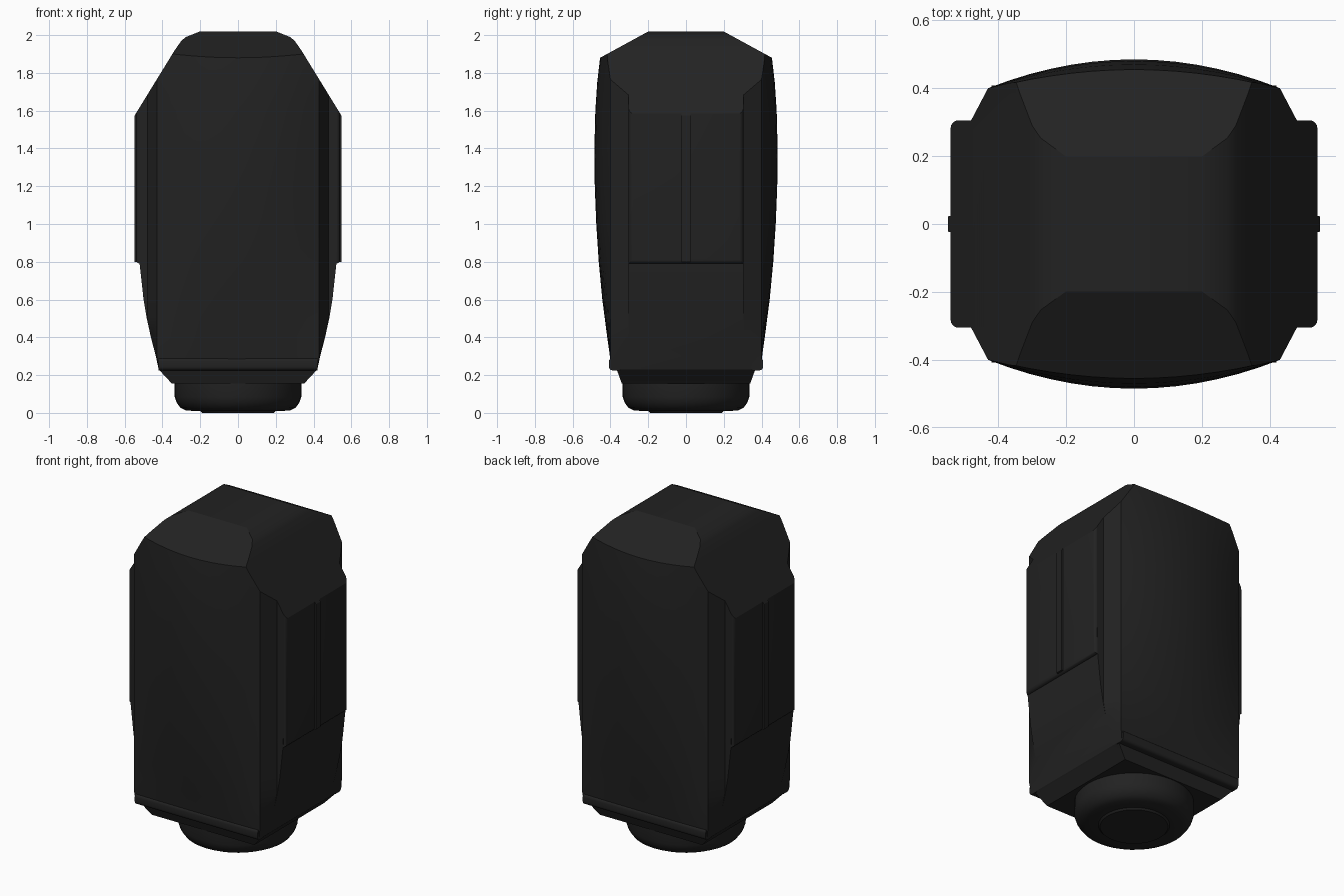
import bpy, bmesh, math
from mathutils import Vector

cube = bpy.data.objects.get("Cube")
if cube:
    bpy.data.objects.remove(cube, do_unlink=True)

black = bpy.data.materials.new("matte_black")
black.use_nodes = True
colour = (0.016, 0.016, 0.016, 1)
black.diffuse_color = colour
shader = black.node_tree.nodes["Principled BSDF"]
shader.inputs["Base Color"].default_value = colour
shader.inputs["Roughness"].default_value = 0.6


def finish(name, bm, angle=25):
    bmesh.ops.recalc_face_normals(bm, faces=bm.faces)
    mesh = bpy.data.meshes.new(name)
    bm.to_mesh(mesh)
    bm.free()
    mesh.materials.append(black)
    obj = bpy.data.objects.new(name, mesh)
    bpy.context.collection.objects.link(obj)
    bpy.ops.object.select_all(action='DESELECT')
    obj.select_set(True)
    bpy.context.view_layer.objects.active = obj
    bpy.ops.object.shade_smooth_by_angle(angle=math.radians(angle))
    return obj


# Roof outline (half): sloping sides with a rounded shoulder, and front/back slopes
SIDE_ROOF = [(0.55, 1.57), (0.335, 1.92), (0.30, 1.97), (0.275, 1.99), (0.25, 2.0)]
END_ROOF = [(0.455, 1.88), (0.235, 2.0)]


def cut_roof(bm):
    """Trim a closed solid with every roof plane and cap each cut."""
    for axis, outline in ((0, SIDE_ROOF), (1, END_ROOF)):
        for (a, za), (b, zb) in zip(outline, outline[1:]):
            for side in (1, -1):
                co, no = Vector((0, 0, za)), Vector((0, 0, a - b))
                co[axis], no[axis] = side * a, side * (zb - za)
                bmesh.ops.bisect_plane(bm, geom=bm.verts[:] + bm.edges[:] + bm.faces[:],
                                       plane_co=co, plane_no=no, clear_outer=True)
                rim = [e for e in bm.edges if e.is_boundary]
                if rim:
                    bmesh.ops.holes_fill(bm, edges=rim, sides=0)


def box(lo, hi):
    bm = bmesh.new()
    bmesh.ops.create_cube(bm, size=1)
    for v in bm.verts:
        v.co = [(l + h) / 2 + c * (h - l) for l, h, c in zip(lo, hi, v.co)]
    return bm


# Housing: height, half width, corner depth, bulge of front and back
LEVELS = [
    (0.155, 0.35, 0.34, 0), (0.225, 0.415, 0.365, 0), (0.23, 0.42, 0.395, 0),
    (0.30, 0.435, 0.40, 0.003), (0.40, 0.461, 0.40, 0.017), (0.50, 0.483, 0.40, 0.03),
    (0.60, 0.50, 0.40, 0.043), (0.80, 0.522, 0.40, 0.062), (1.0, 0.525, 0.40, 0.075),
    (1.2, 0.525, 0.40, 0.083), (1.4, 0.525, 0.40, 0.085), (1.6, 0.525, 0.40, 0.08),
    (1.75, 0.525, 0.40, 0.07), (1.88, 0.525, 0.40, 0.055), (2.02, 0.525, 0.40, 0.035)]
PANEL_Y = 0.305


def section(width, depth, bulge, steps=14):
    corner, shoulder = min(0.43, width), min(0.48, width)
    half = []
    for i in range(steps + 1):
        t = 2 * i / steps - 1
        half.append((corner * t, -depth - bulge * (1 - t * t)))
    half += [(shoulder, -PANEL_Y), (width, -PANEL_Y), (width, PANEL_Y), (shoulder, PANEL_Y)]
    return half + [(-x, -y) for x, y in half]


bm = bmesh.new()
rings = [[bm.verts.new((x, y, z)) for x, y in section(w, d, b)] for z, w, d, b in LEVELS]
count = len(rings[0])
for low, high in zip(rings, rings[1:]):
    for i in range(count):
        j = (i + 1) % count
        bm.faces.new((low[i], low[j], high[j], high[i]))
bm.faces.new(rings[0][::-1])
bm.faces.new(rings[-1])
bmesh.ops.remove_doubles(bm, verts=bm.verts, dist=0.0005)
bmesh.ops.recalc_face_normals(bm, faces=bm.faces)
cut_roof(bm)
finish("housing", bm)

for side, label in ((1, "left"), (-1, "right")):
    # Raised side panel with rounded outer edges
    x0, x1 = sorted((side * 0.42, side * 0.54))
    bm = box((x0, -PANEL_Y, 0.79), (x1, PANEL_Y, 2.0))
    outer = [e for e in bm.edges if all(v.co.x * side > 0.5 for v in e.verts)
             and any(v.co.z < 1 for v in e.verts)]
    upright = [e for e in outer if abs(e.verts[0].co.z - e.verts[1].co.z) > 0.5]
    lower = [e for e in outer if e not in upright]
    bmesh.ops.bevel(bm, geom=upright + lower, offset=0.022, segments=4,
                    profile=0.5, affect='EDGES')
    cut_roof(bm)
    finish(label + "_side_panel", bm)

    # Slim upright ridge along the middle of the panel
    x0, x1 = sorted((side * 0.50, side * 0.548))
    bm = box((x0, -0.03, 0.80), (x1, 0.03, 2.0))
    for v in bm.verts:
        if abs(v.co.x) > 0.52:
            v.co.y *= 0.75
    cut_roof(bm)
    finish(label + "_panel_ridge", bm)

# Rounded lips along the bottom of the front and back
for side, label in ((-1, "front"), (1, "back")):
    y0, y1 = sorted((side * 0.35, side * 0.408))
    bm = box((-0.42, y0, 0.225), (0.42, y1, 0.292))
    edges = [e for e in bm.edges if all(v.co.y * side > 0.4 for v in e.verts)
             and abs(e.verts[0].co.x - e.verts[1].co.x) > 0.5]
    bmesh.ops.bevel(bm, geom=edges, offset=0.02, segments=4, profile=0.5, affect='EDGES')
    finish(label + "_bottom_lip", bm)

# Round mount under the housing, with a shallow centre disc
PROFILE = [(0, 0), (0.19, 0), (0.20, 0.01), (0.275, 0.012), (0.305, 0.027),
           (0.325, 0.055), (0.335, 0.085), (0.335, 0.17), (0, 0.17)]
bm = bmesh.new()
verts = [bm.verts.new((r, 0, z)) for r, z in PROFILE]
edges = [bm.edges.new(pair) for pair in zip(verts, verts[1:])]
bmesh.ops.spin(bm, geom=verts + edges, cent=(0, 0, 0), axis=(0, 0, 1),
               angle=math.tau, steps=40)
bmesh.ops.remove_doubles(bm, verts=bm.verts, dist=0.0005)
finish("base_mount", bm, 30)
